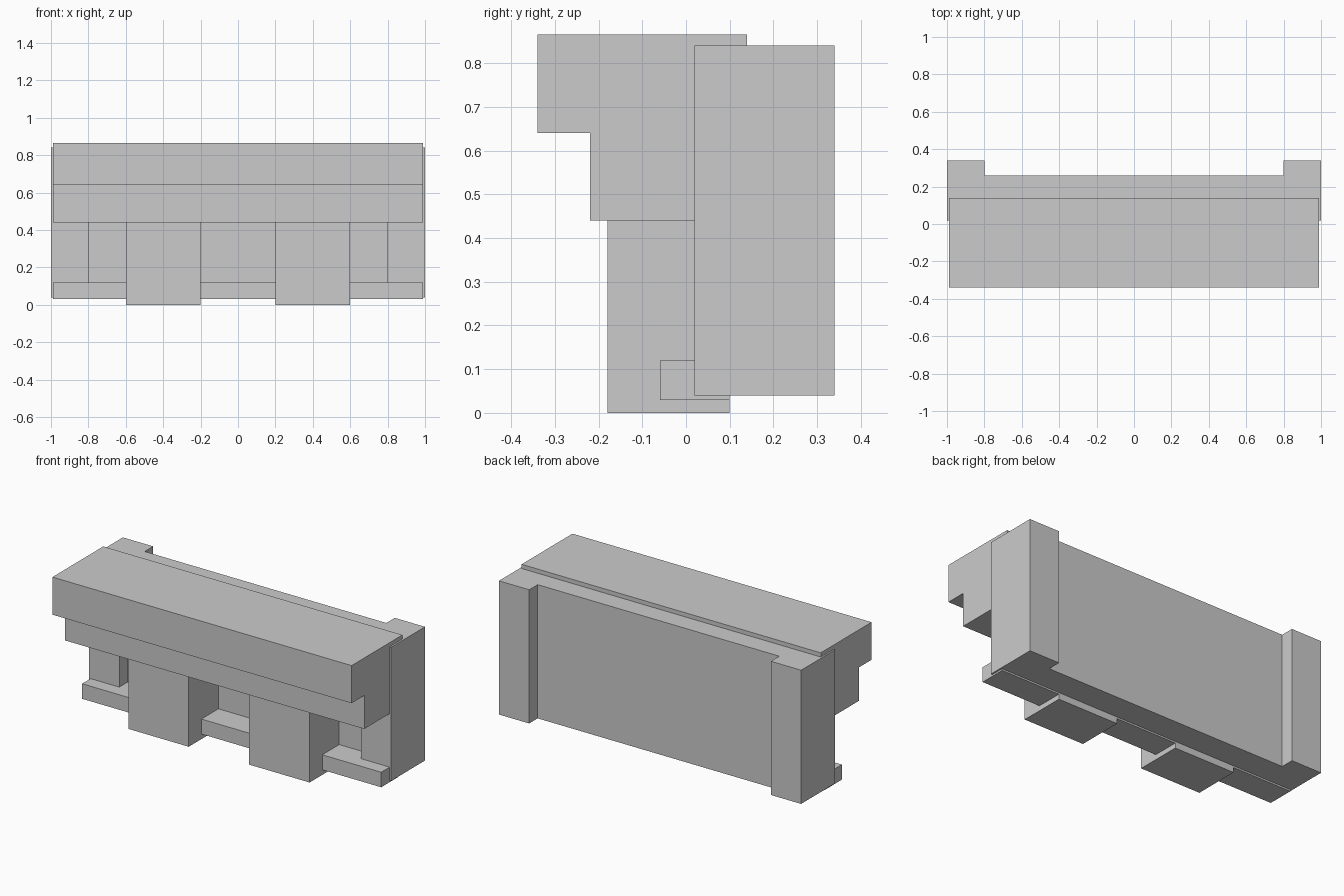
import bpy
import bmesh
from mathutils import Vector

cube = bpy.data.objects.get("Cube")
if cube:
    bpy.data.objects.remove(cube, do_unlink=True)

# Single plain stone colour
stone = bpy.data.materials.new("light_grey_stone")
stone.use_nodes = True
stone.diffuse_color = (0.6, 0.6, 0.6, 1)
bsdf = next(n for n in stone.node_tree.nodes if n.type == "BSDF_PRINCIPLED")
bsdf.inputs["Base Color"].default_value = stone.diffuse_color


def extrude(name, outline, offset):
    """Closed prism from a flat outline pushed along an offset."""
    bm = bmesh.new()
    face = bm.faces.new([bm.verts.new(p) for p in outline])
    result = bmesh.ops.extrude_face_region(bm, geom=[face], use_keep_orig=True)
    moved = [g for g in result["geom"] if isinstance(g, bmesh.types.BMVert)]
    bmesh.ops.translate(bm, verts=moved, vec=Vector(offset))
    bmesh.ops.recalc_face_normals(bm, faces=bm.faces)
    mesh = bpy.data.meshes.new(name)
    bm.to_mesh(mesh)
    bm.free()
    mesh.materials.append(stone)
    obj = bpy.data.objects.new(name, mesh)
    bpy.context.collection.objects.link(obj)
    return obj


def box(name, x, y, z):
    outline = [(x[0], y[0], z[0]), (x[1], y[0], z[0]),
               (x[1], y[1], z[0]), (x[0], y[1], z[0])]
    return extrude(name, outline, (0, 0, z[1] - z[0]))


# Back wall with a thicker pier at each end, drawn as half a plan and mirrored
half_plan = [(0.8, 0.1), (0.8, 0.02), (1, 0.02), (1, 0.34), (0.8, 0.34), (0.8, 0.26)]
plan = half_plan + [(-x, y) for x, y in reversed(half_plan)]
extrude("back_wall_with_piers", [(x, y, 0.04) for x, y in plan], (0, 0, 0.8))

# Stepped overhanging top
profile = [(-0.34, 0.865), (-0.34, 0.64), (-0.22, 0.64), (-0.22, 0.44),
           (0.14, 0.44), (0.14, 0.865)]
extrude("stepped_top", [(-0.99, y, z) for y, z in profile], (1.98, 0, 0))

# Low ledge along the foot
box("foot_ledge", (-0.99, 0.99), (-0.06, 0.1), (0.03, 0.12))

# Two supporting blocks
for side, centre in (("left", 0.4), ("right", -0.4)):
    box(side + "_support_block", (centre - 0.2, centre + 0.2), (-0.18, 0.1), (0, 0.44))
